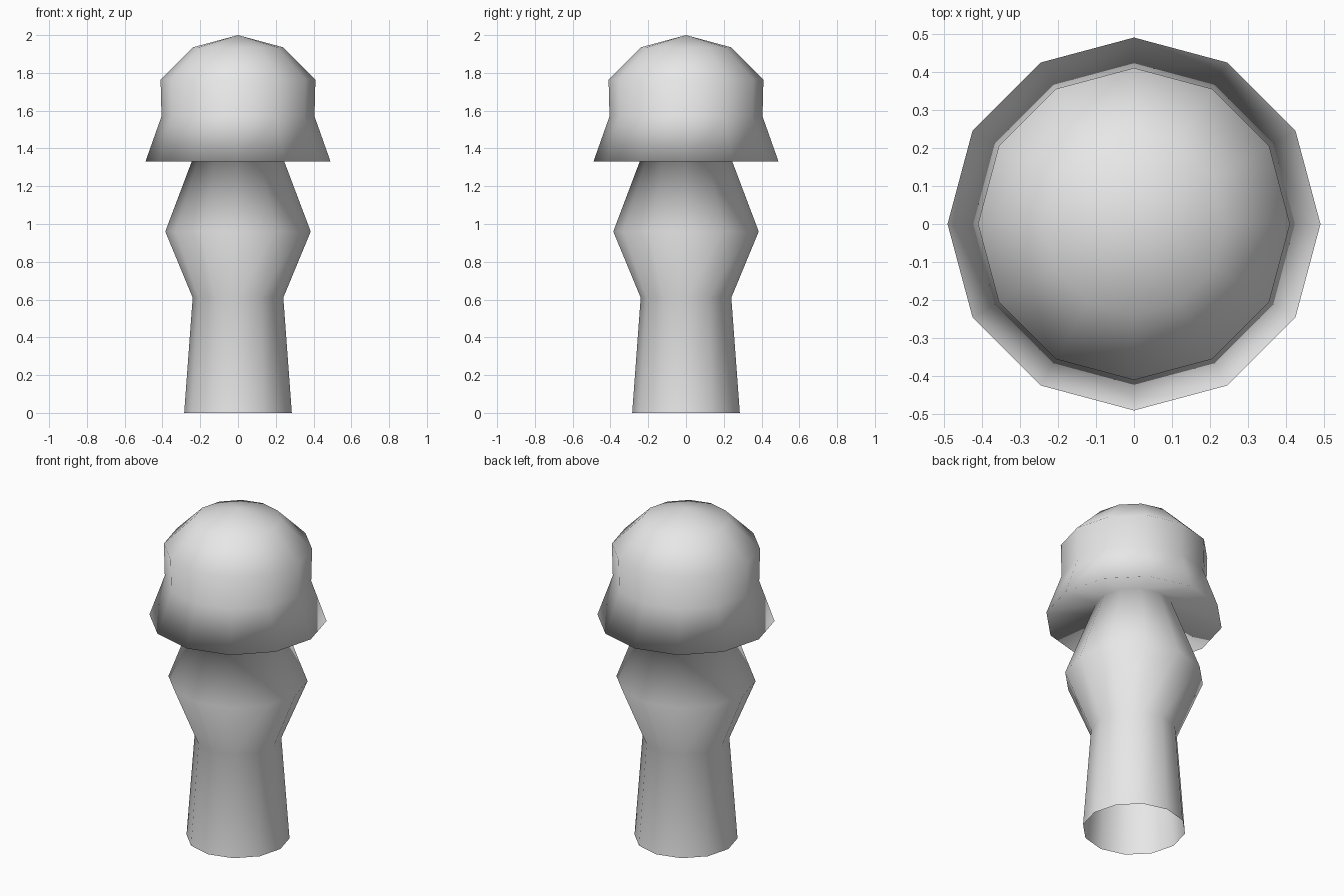
import bpy
import bmesh
from math import cos, sin, tau

cube = bpy.data.objects.get("Cube")
if cube:
    bpy.data.objects.remove(cube, do_unlink=True)

SIDES = 12

# One plain grey material
grey = bpy.data.materials.new("plain grey")
grey.use_nodes = True
grey.diffuse_color = (0.8, 0.8, 0.8, 1)
grey.node_tree.nodes["Principled BSDF"].inputs["Base Color"].default_value = (0.8, 0.8, 0.8, 1)

# Profile (radius, height): open foot, stem bulge, neck, cap rim, dome
profile = [(0.285, 0), (0.24, 0.61), (0.385, 0.96), (0.215, 1.41),
           (0.49, 1.33), (0.405, 1.57), (0.41, 1.765), (0.24, 1.935)]

bm = bmesh.new()
rings = [[bm.verts.new((r * cos(tau * i / SIDES), r * sin(tau * i / SIDES), z))
          for i in range(SIDES)] for r, z in profile]

# Skin between neighbouring rings
for low, high in zip(rings, rings[1:]):
    for i in range(SIDES):
        j = (i + 1) % SIDES
        bm.faces.new((low[i], low[j], high[j], high[i]))

# Fan closing the dome at its tip
tip = bm.verts.new((0, 0, 2))
for i in range(SIDES):
    bm.faces.new((rings[-1][i], rings[-1][(i + 1) % SIDES], tip))

# Smooth shading runs over the whole body
for face in bm.faces:
    face.smooth = True

mesh = bpy.data.meshes.new("mushroom")
bm.to_mesh(mesh)
bm.free()
mesh.materials.append(grey)
mushroom = bpy.data.objects.new("mushroom", mesh)
bpy.context.collection.objects.link(mushroom)
